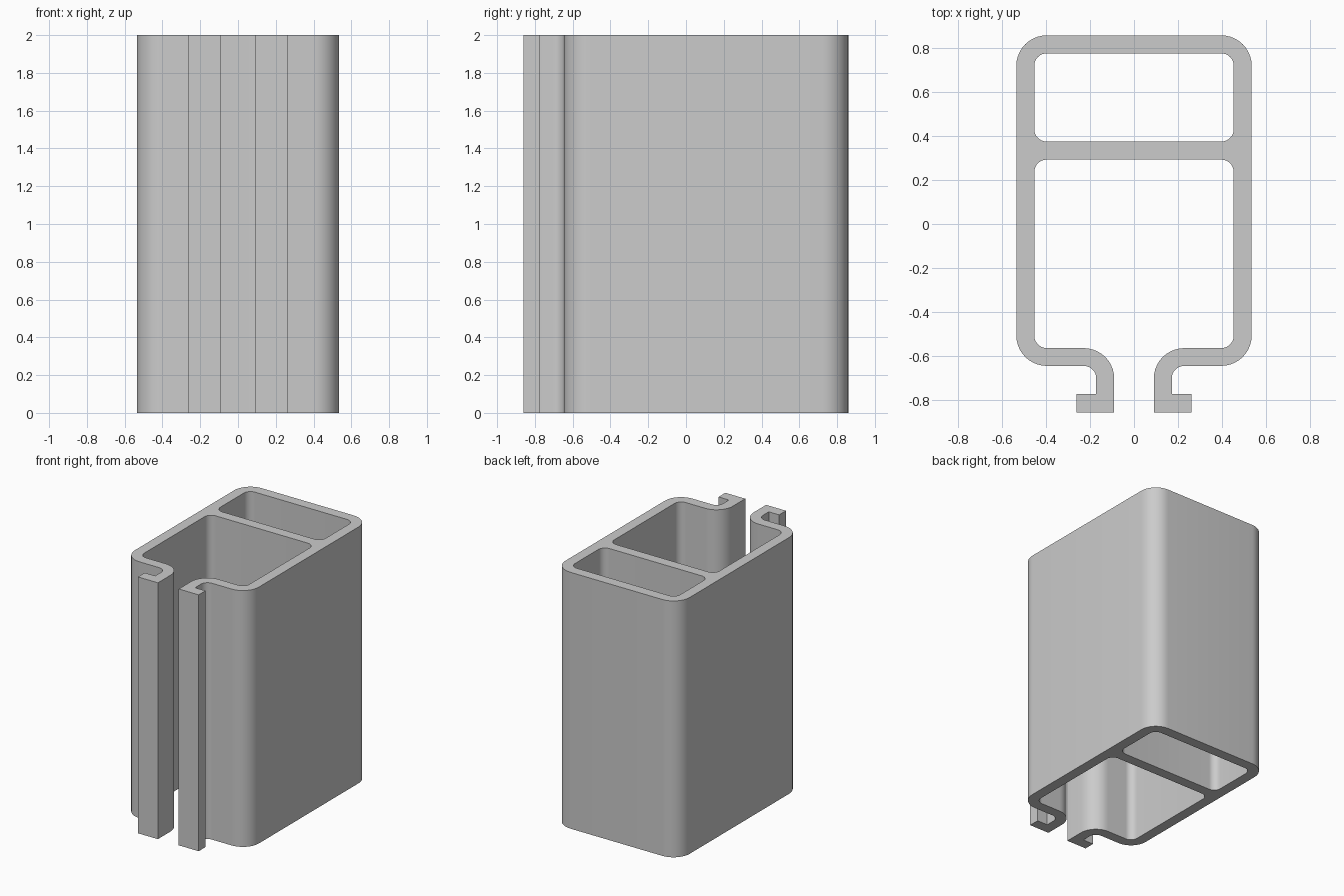
import bpy
import math
from mathutils import Vector

if "Cube" in bpy.data.objects:
    bpy.data.objects.remove(bpy.data.objects["Cube"])

HEIGHT = 2.0
R_OUT, R_IN = 0.139, 0.057  # outer and inner bend radii


def rounded(corners, steps=10):
    """Turn (x, y, radius) corners into a closed loop with right-angle fillets."""
    loop = []
    n = len(corners)
    for i, (x, y, r) in enumerate(corners):
        p = Vector((x, y))
        if r == 0:
            loop.append(p)
            continue
        a = (Vector(corners[i - 1][:2]) - p).normalized()
        b = (Vector(corners[(i + 1) % n][:2]) - p).normalized()
        centre = p + (a + b) * r
        for k in range(steps + 1):
            t = math.pi / 2 * k / steps
            loop.append(centre - b * r * math.cos(t) - a * r * math.sin(t))
    return loop


def mirrored(half):
    return half + [(-x, y, r) for x, y, r in reversed(half)]


# Right half of the wall: inside of the open channel, round the lip, up the outside
wall = mirrored([
    (0.454, 0.293, R_IN),
    (0.454, -0.565, R_IN),
    (0.09, -0.565, R_OUT),
    (0.09, -0.859, 0),
    (0.262, -0.859, 0),
    (0.262, -0.775, 0),
    (0.172, -0.775, 0),
    (0.172, -0.646, R_IN),
    (0.536, -0.646, R_OUT),
    (0.536, 0.859, R_OUT),
])
# Closed chamber at the back
chamber = mirrored([(0.454, 0.375, R_IN), (0.454, 0.777, R_IN)])

# Filled profile, extruded to full height
curve = bpy.data.curves.new("channel_profile", 'CURVE')
curve.dimensions = '2D'
curve.fill_mode = 'BOTH'
curve.extrude = HEIGHT / 2
for corners in (wall, chamber):
    points = rounded(corners)
    spline = curve.splines.new('POLY')
    spline.points.add(len(points) - 1)
    for sp, p in zip(spline.points, points):
        sp.co = (p.x, p.y, 0, 1)
    spline.use_cyclic_u = True

profile = bpy.data.objects.new("channel_profile", curve)
profile.location.z = HEIGHT / 2
bpy.context.collection.objects.link(profile)
bpy.context.view_layer.objects.active = profile
profile.select_set(True)
bpy.ops.object.convert(target='MESH')
channel = bpy.context.object
channel.name = "slotted_channel"

# Weld caps to walls and smooth the bends
bpy.ops.object.mode_set(mode='EDIT')
bpy.ops.mesh.select_all(action='SELECT')
bpy.ops.mesh.remove_doubles(threshold=0.0001)
bpy.ops.mesh.normals_make_consistent(inside=False)
bpy.ops.object.mode_set(mode='OBJECT')
bpy.ops.object.shade_smooth_by_angle(angle=math.radians(30))

grey = bpy.data.materials.new("light_grey")
grey.diffuse_color = (0.6, 0.6, 0.6, 1)
grey.use_nodes = True
grey.node_tree.nodes["Principled BSDF"].inputs["Base Color"].default_value = grey.diffuse_color
channel.data.materials.clear()
channel.data.materials.append(grey)
